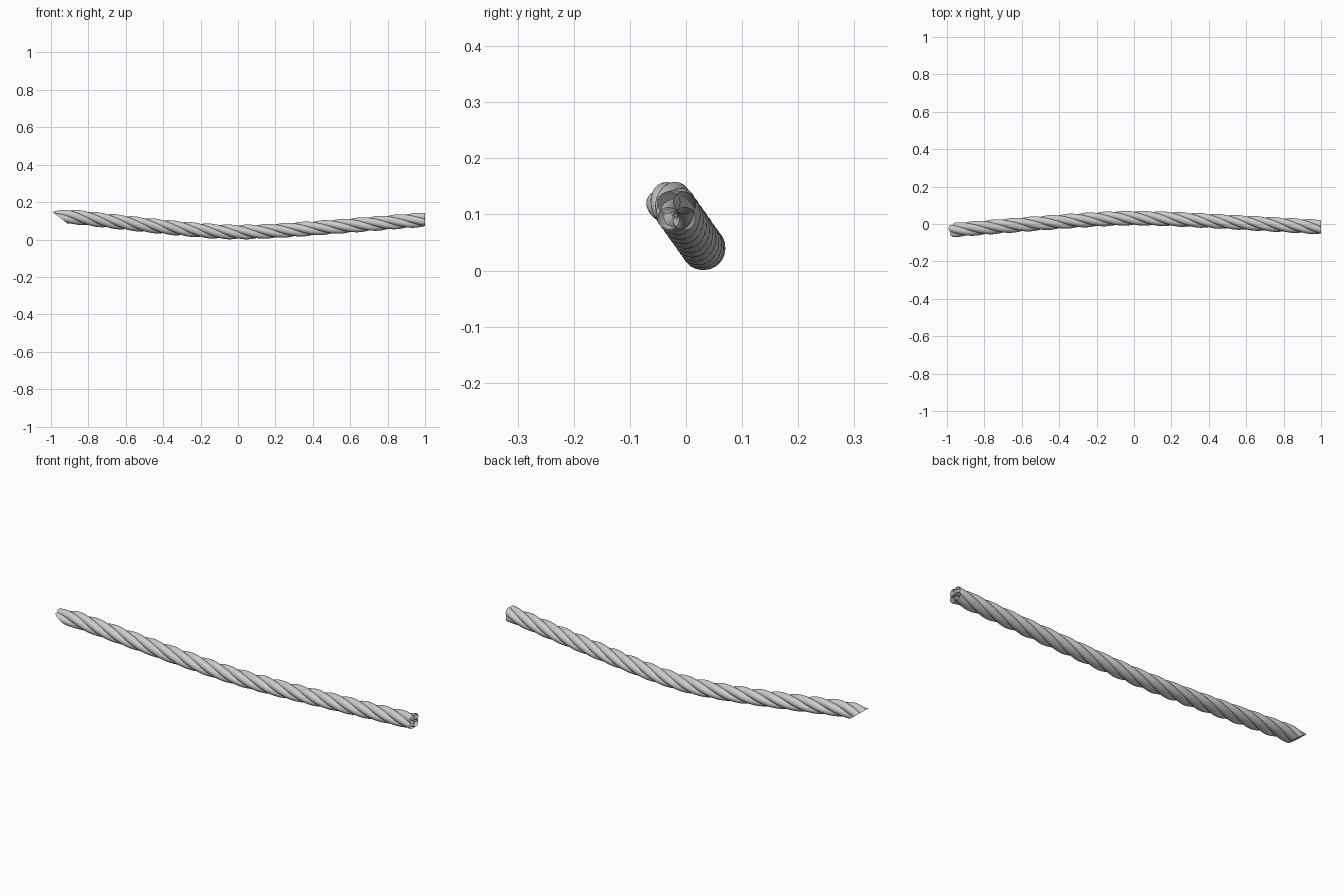
import bpy, bmesh
from math import sin, cos, pi, sqrt
from mathutils import Vector

if "Cube" in bpy.data.objects:
    bpy.data.objects.remove(bpy.data.objects["Cube"])

STRANDS, SIDES, STEPS = 4, 20, 160
OFFSET, RADIUS, PITCH = 0.02, 0.0195, 0.4


def centre(x):
    """Sagging rope axis: nearly straight arms with a soft bend in the middle."""
    bend = (sqrt(x * x + 0.05) - sqrt(0.05)) / (sqrt(1.05) - sqrt(0.05))
    if x < 0:
        ease = max(0.0, -x - 0.85)
        return Vector((x, 0.031 - 0.066 * bend, 0.04 + 0.095 * bend - 1.2 * ease * ease))
    return Vector((x, 0.031 - 0.048 * bend, 0.04 + 0.067 * bend))


def strand_point(x, phase):
    a = pi / 4 + 2 * pi * (x - 1) / PITCH + phase
    return centre(x) + OFFSET * Vector((0, cos(a), sin(a)))


def trim(bm, co, no):
    geom = bm.verts[:] + bm.edges[:] + bm.faces[:]
    bmesh.ops.bisect_plane(bm, geom=geom, plane_co=co, plane_no=no, clear_outer=True)


def make_strand(i):
    phase = 2 * pi * i / STRANDS
    bm = bmesh.new()
    rings = []
    for s in range(STEPS + 1):
        x = -1.03 + 2.06 * s / STEPS
        p = strand_point(x, phase)
        t = (strand_point(x + 0.002, phase) - strand_point(x - 0.002, phase)).normalized()
        u = Vector((0, 0, 1)).cross(t).normalized()
        v = t.cross(u)
        rings.append([bm.verts.new(p + RADIUS * (u * cos(2 * pi * k / SIDES) + v * sin(2 * pi * k / SIDES)))
                      for k in range(SIDES)])
    for r0, r1 in zip(rings, rings[1:]):
        for k in range(SIDES):
            j = (k + 1) % SIDES
            bm.faces.new((r0[k], r0[j], r1[j], r1[k]))
    bmesh.ops.recalc_face_normals(bm, faces=bm.faces)
    # square ends, plus the slanted cut on the left end
    trim(bm, (1, 0, 0), (1, 0, 0))
    trim(bm, (-1, 0, 0), (-1, 0, 0))
    trim(bm, (-1, 0, 0.153), (-0.057, 0, -0.075))
    for f in bm.faces:
        f.smooth = True
    me = bpy.data.meshes.new("rope_strand")
    bm.to_mesh(me)
    bm.free()
    ob = bpy.data.objects.new(f"rope_strand_{i + 1}", me)
    bpy.context.collection.objects.link(ob)


# twisted strands
for i in range(STRANDS):
    make_strand(i)
